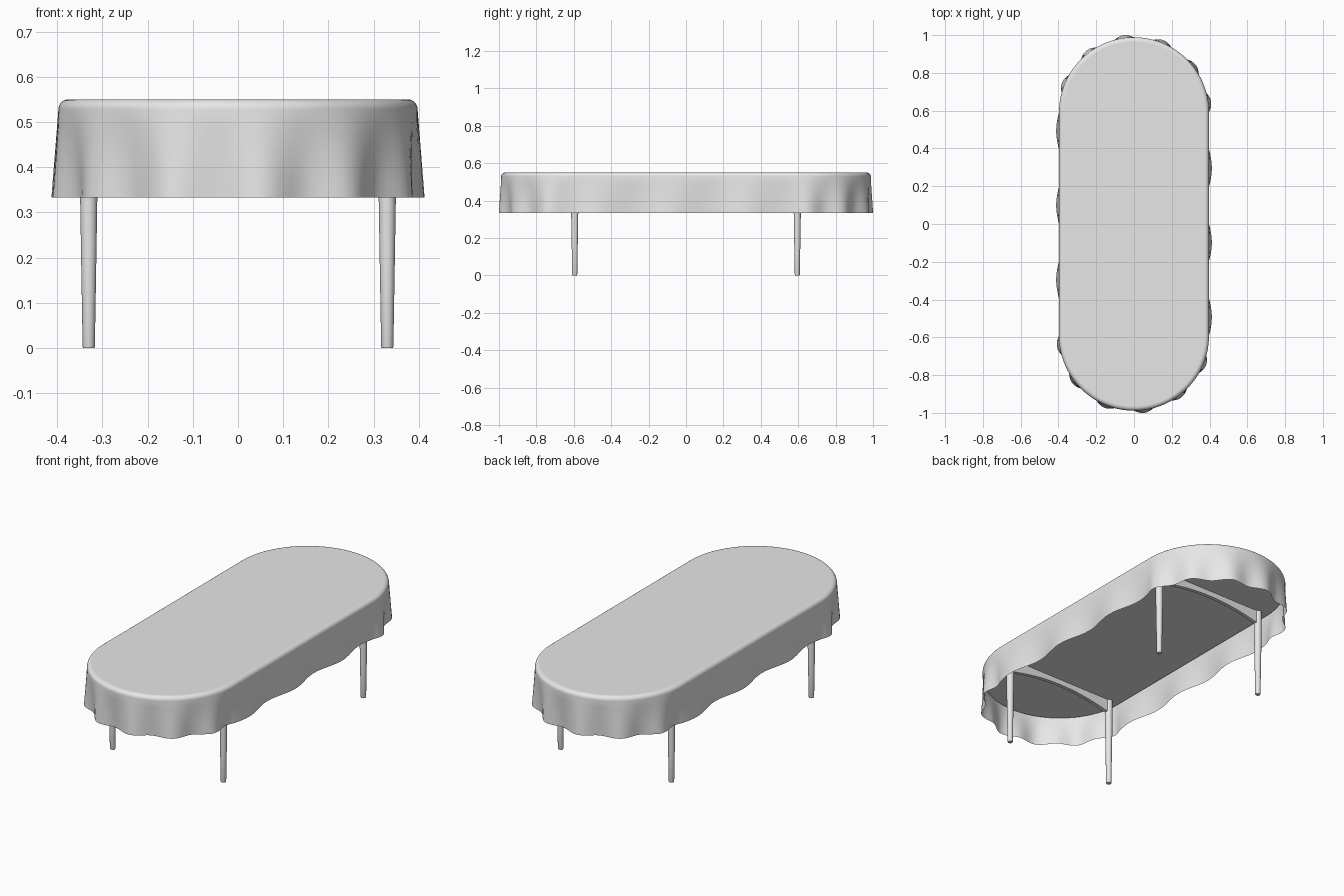
import bpy, bmesh, math

old = bpy.data.objects.get("Cube")
if old:
    bpy.data.objects.remove(old, do_unlink=True)

# One plain grey for everything
GREY = (0.8, 0.8, 0.8, 1.0)
grey = bpy.data.materials.new("plain grey")
grey.use_nodes = True
grey.diffuse_color = GREY
grey.node_tree.nodes["Principled BSDF"].inputs["Base Color"].default_value = GREY

RADIUS = 0.397      # half width of the cloth at the top edge
CENTRE_Y = 0.5915   # centre of each rounded end
TOP_Z, HEM_Z = 0.55, 0.333
ROUND = 0.022       # soft rim of the cloth
WAVE = 0.0155       # depth of the folds at the hem
ARC_STEPS, SIDE_STEPS = 72, 36


def finish(name, bm, angle=35):
    bmesh.ops.recalc_face_normals(bm, faces=bm.faces)
    mesh = bpy.data.meshes.new(name)
    bm.to_mesh(mesh)
    bm.free()
    mesh.materials.append(grey)
    obj = bpy.data.objects.new(name, mesh)
    bpy.context.collection.objects.link(obj)
    bpy.ops.object.select_all(action='DESELECT')
    obj.select_set(True)
    bpy.context.view_layer.objects.active = obj
    bpy.ops.object.shade_smooth_by_angle(angle=math.radians(angle))
    return obj


def stadium(radius, wave=0.0):
    """Outline of two half circles and two straights, with sine folds."""
    pts = []
    for sign in (1, -1):
        for i in range(ARC_STEPS):          # rounded end, six folds
            a = math.pi * i / ARC_STEPS
            r = radius + wave * math.sin(12 * a)
            pts.append((sign * r * math.cos(a), sign * (CENTRE_Y + r * math.sin(a))))
        for i in range(SIDE_STEPS):         # straight side, three folds
            t = i / SIDE_STEPS
            r = radius + wave * math.sin(6 * math.pi * t)
            pts.append((-sign * r, sign * CENTRE_Y * (1 - 2 * t)))
    return pts


def loft(bm, rings):
    """Bridge a list of (outline, z) rings and return the vertex loops."""
    loops = [[bm.verts.new((x, y, z)) for x, y in pts] for pts, z in rings]
    for a, b in zip(loops, loops[1:]):
        n = len(a)
        for i in range(n):
            j = (i + 1) % n
            bm.faces.new((a[i], a[j], b[j], b[i]))
    return loops


# Tablecloth: flat top, soft rim, folds deepening down to the hem
rings = [(stadium(RADIUS - ROUND - 0.004), TOP_Z)]
for k in range(7):
    a = math.pi / 2 * k / 6
    rings.append((stadium(RADIUS - ROUND * (1 - math.sin(a))),
                  TOP_Z - ROUND * (1 - math.cos(a))))
for k in range(1, 6):
    t = k / 5
    rings.append((stadium(RADIUS, WAVE * t), TOP_Z - ROUND + (HEM_Z - TOP_Z + ROUND) * t))
bm = bmesh.new()
loops = loft(bm, rings)
bm.faces.new(loops[0])
finish("tablecloth", bm)

# Tabletop board under the cloth
bm = bmesh.new()
loops = loft(bm, [(stadium(0.388), 0.487), (stadium(0.388), 0.53)])
for loop in loops:
    bm.faces.new(loop)
finish("tabletop", bm)

# Tapered round legs
LEG_X, LEG_Y = 0.33, 0.595
for side, sx in (("left", 1), ("right", -1)):
    for end, sy in (("front", -1), ("back", 1)):
        bm = bmesh.new()
        profile = [(0.0125, 0), (0.0135, 0.003), (0.0165, 0.18), (0.019, 0.333), (0.02, 0.495)]
        circle = [(math.cos(math.tau * i / 24), math.sin(math.tau * i / 24)) for i in range(24)]
        loops = loft(bm, [([(sx * LEG_X + r * c, sy * LEG_Y + r * s) for c, s in circle], z)
                          for r, z in profile])
        bm.faces.new(loops[0])
        bm.faces.new(loops[-1])
        finish(f"{end}_{side}_leg", bm)

# Arched crossbar between each pair of legs
for end, sy in (("front", -1), ("back", 1)):
    bm = bmesh.new()
    half, steps = 0.01, 24
    sections = []
    for i in range(steps + 1):
        u = 2 * i / steps - 1
        low = 0.458 - 0.045 * u * u
        sections.append([bm.verts.new((u * LEG_X, sy * LEG_Y + dy, z))
                         for dy, z in ((-half, low), (half, low), (half, 0.49), (-half, 0.49))])
    for a, b in zip(sections, sections[1:]):
        for i in range(4):
            j = (i + 1) % 4
            bm.faces.new((a[i], a[j], b[j], b[i]))
    bm.faces.new(sections[0])
    bm.faces.new(sections[-1])
    finish(f"{end}_crossbar", bm)
